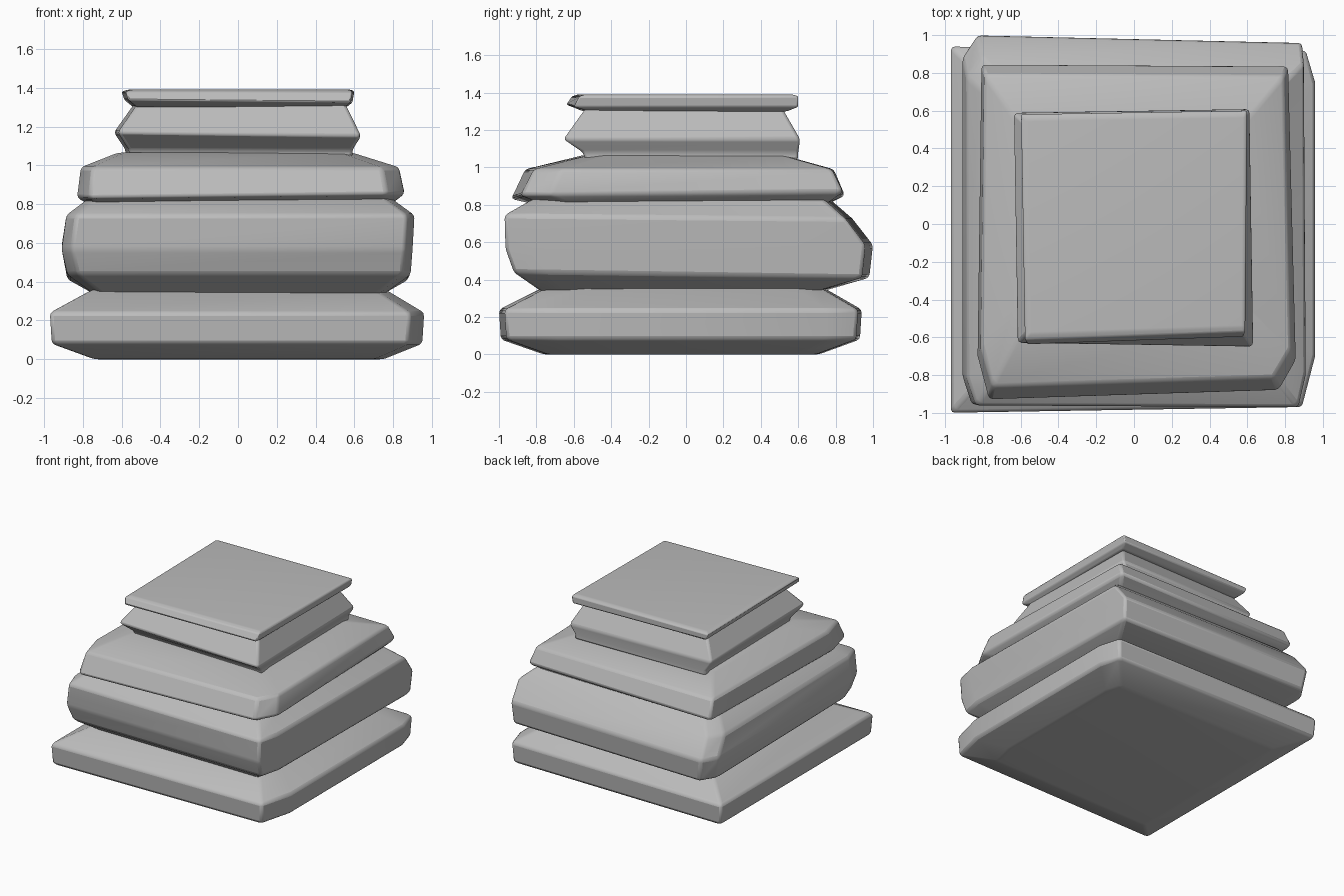
import bpy
import bmesh

cube = bpy.data.objects.get("Cube")
if cube:
    bpy.data.objects.remove(cube, do_unlink=True)

stone = bpy.data.materials.new("grey stone")
stone.use_nodes = True
GREY = (0.5, 0.5, 0.5, 1)
stone.diffuse_color = GREY
stone.node_tree.nodes["Principled BSDF"].inputs["Base Color"].default_value = GREY


def slab(name, outline, rings, bevel=0.018):
    """Loft an outline through rings of (z, left, right, front, back, tilt_x, tilt_y)."""
    xs, ys = zip(*outline)
    x0, x1, y0, y1 = min(xs), max(xs), min(ys), max(ys)
    bm = bmesh.new()
    loops = []
    for z, left, right, front, back, tilt_x, tilt_y in rings:
        loop = []
        for px, py in outline:
            x = left + (px - x0) / (x1 - x0) * (right - left)
            y = front + (py - y0) / (y1 - y0) * (back - front)
            loop.append(bm.verts.new((x, y, z + tilt_x * x + tilt_y * y)))
        loops.append(loop)
    n = len(outline)
    for a, b in zip(loops, loops[1:]):
        for i in range(n):
            j = (i + 1) % n
            bm.faces.new((a[i], a[j], b[j], b[i]))
    bm.faces.new(loops[0][::-1])
    bm.faces.new(loops[-1])
    bmesh.ops.recalc_face_normals(bm, faces=bm.faces)
    mesh = bpy.data.meshes.new(name)
    bm.to_mesh(mesh)
    bm.free()
    mesh.materials.append(stone)
    obj = bpy.data.objects.new(name, mesh)
    bpy.context.collection.objects.link(obj)
    # Worn, rounded edges
    mod = obj.modifiers.new("worn edges", "BEVEL")
    mod.width = bevel
    mod.segments = 2
    mod.limit_method = "ANGLE"
    mod.angle_limit = 0.3
    bpy.ops.object.select_all(action="DESELECT")
    obj.select_set(True)
    bpy.context.view_layer.objects.active = obj
    bpy.ops.object.shade_smooth_by_angle(angle=0.6)


# Wide bottom slab with chipped right corners
slab("base_slab",
     [(-.96, -1), (.89, -.97), (.96, -.7), (.96, .75), (.91, .92), (-.96, .94)],
     [(0, -.74, .75, -.76, .71, 0, 0),
      (.08, -.96, .95, -.99, .93, 0, 0),
      (.24, -.97, .96, -1, .94, 0, 0),
      (.36, -.75, .76, -.76, .73, 0, 0)])

# Thick slab with a bulging rear face
slab("lower_slab",
     [(-.91, -.8), (-.86, -.95), (.87, -.96), (.91, -.78),
      (.9, .96), (-.83, 1), (-.91, .88)],
     [(.335, -.74, .75, -.77, .72, 0, 0),
      (.425, -.88, .89, -.92, .98, 0, -.015),
      (.575, -.91, .9, -.965, 1, 0, .01),
      (.735, -.885, .91, -.97, .89, 0, -.01),
      (.83, -.77, .79, -.82, .77, 0, 0)])

# Sloping middle slab
slab("middle_slab",
     [(-.82, -.7), (-.76, -.93), (.77, -.88), (.86, -.72), (.82, .85), (-.8, .86)],
     [(.8, -.77, .79, -.8, .75, 0, 0),
      (.85, -.83, .86, -.935, .85, .012, .01),
      (.99, -.81, .83, -.86, .79, 0, 0),
      (1.065, -.62, .59, -.55, .52, 0, 0)])

# Narrow neck block
slab("neck_block",
     [(-.62, -.63), (.63, -.65), (.61, .6), (-.64, .58)],
     [(1.04, -.58, .59, -.54, .6, 0, 0),
      (1.08, -.58, .59, -.55, .6, 0, 0),
      (1.16, -.64, .635, -.655, .61, -.015, 0),
      (1.325, -.53, .55, -.53, .51, 0, 0)], 0.015)

# Thin cap stone
slab("cap_stone",
     [(-.57, -.63), (.58, -.59), (.59, .59), (-.59, .57)],
     [(1.3, -.54, .56, -.55, .54, 0, 0),
      (1.33, -.585, .59, -.64, .6, -.01, 0),
      (1.38, -.6, .6, -.61, .6, 0, 0),
      (1.39, -.57, .585, -.58, .57, 0, 0)], 0.008)
